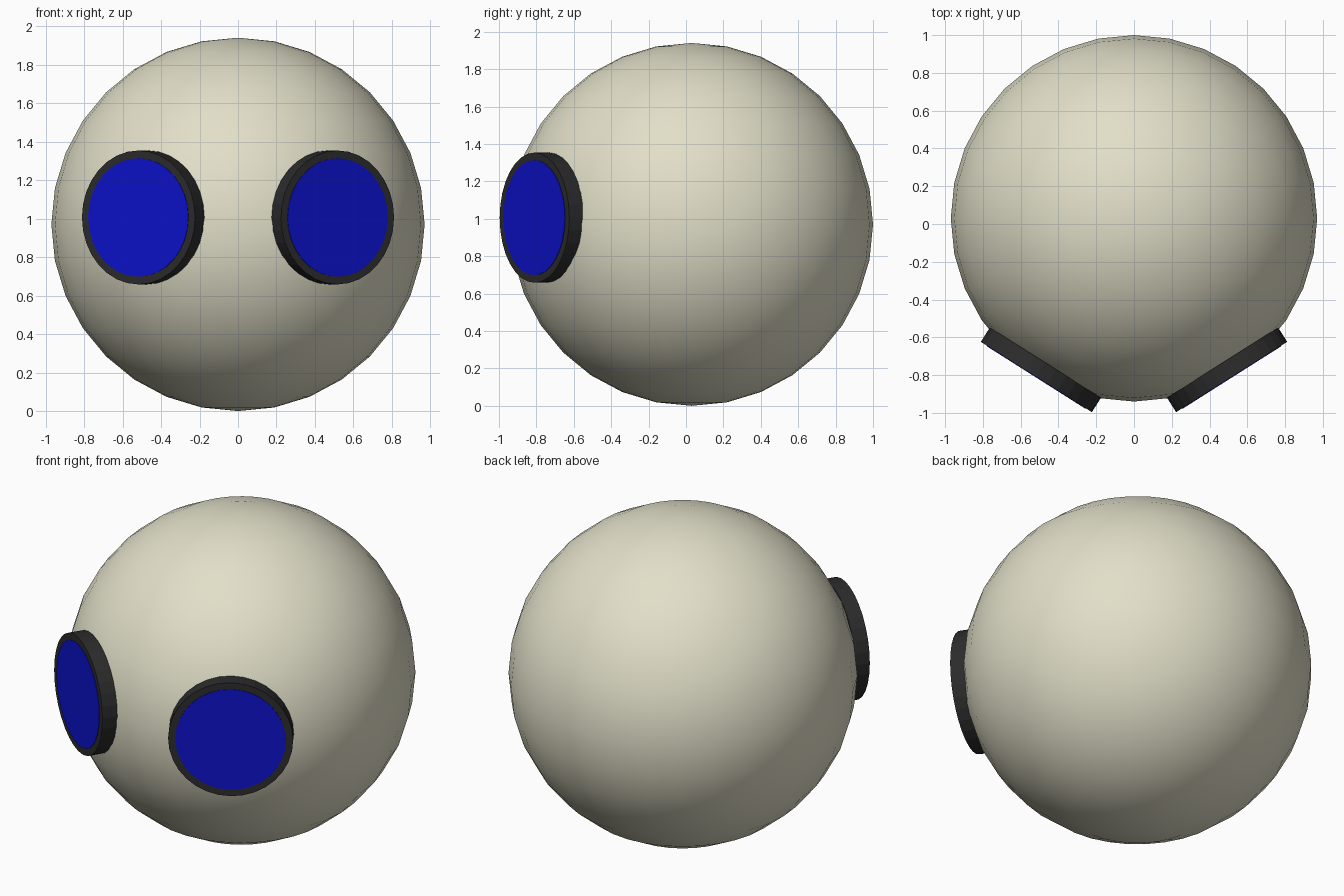
import bpy
from mathutils import Vector

if "Cube" in bpy.data.objects:
    bpy.data.objects.remove(bpy.data.objects["Cube"])


def material(name, rgb):
    m = bpy.data.materials.new(name)
    m.diffuse_color = (*rgb, 1)
    m.use_nodes = True
    m.node_tree.nodes["Principled BSDF"].inputs["Base Color"].default_value = m.diffuse_color
    return m


SHELL = material("shell_beige", (0.76, 0.74, 0.58))
DARK = material("rim_dark", (0.025, 0.025, 0.025))
BLUE = material("lens_blue", (0.004, 0.006, 0.6))


def finish(name, mat, angle):
    ob = bpy.context.object
    ob.name = name
    ob.data.materials.append(mat)
    bpy.ops.object.shade_smooth_by_angle(angle=angle)
    return ob


def disc(name, mat, radius, front, normal, depth):
    """Short cylinder whose front cap is centred on `front`, facing `normal`."""
    bpy.ops.mesh.primitive_cylinder_add(
        vertices=32, radius=radius, depth=depth,
        location=front - normal * depth / 2,
        rotation=normal.to_track_quat('Z', 'Y').to_euler())
    return finish(name, mat, 0.05)


# Round head
bpy.ops.mesh.primitive_uv_sphere_add(segments=32, ring_count=16, radius=0.97,
                                     location=(0, 0.03, 0.97))
finish("head", SHELL, 0.6)

# Mirrored pair of eyes: dark rim with a blue lens almost flush in its face
for side, s in (("left", -1), ("right", 1)):
    normal = Vector((s * 0.535, -0.845, 0)).normalized()
    front = Vector((s * 0.517, -0.81, 1.006))
    disc(side + "_eye_rim", DARK, 0.348, front, normal, 0.09)
    disc(side + "_eye_lens", BLUE, 0.308, front + normal * 0.003, normal, 0.03)
